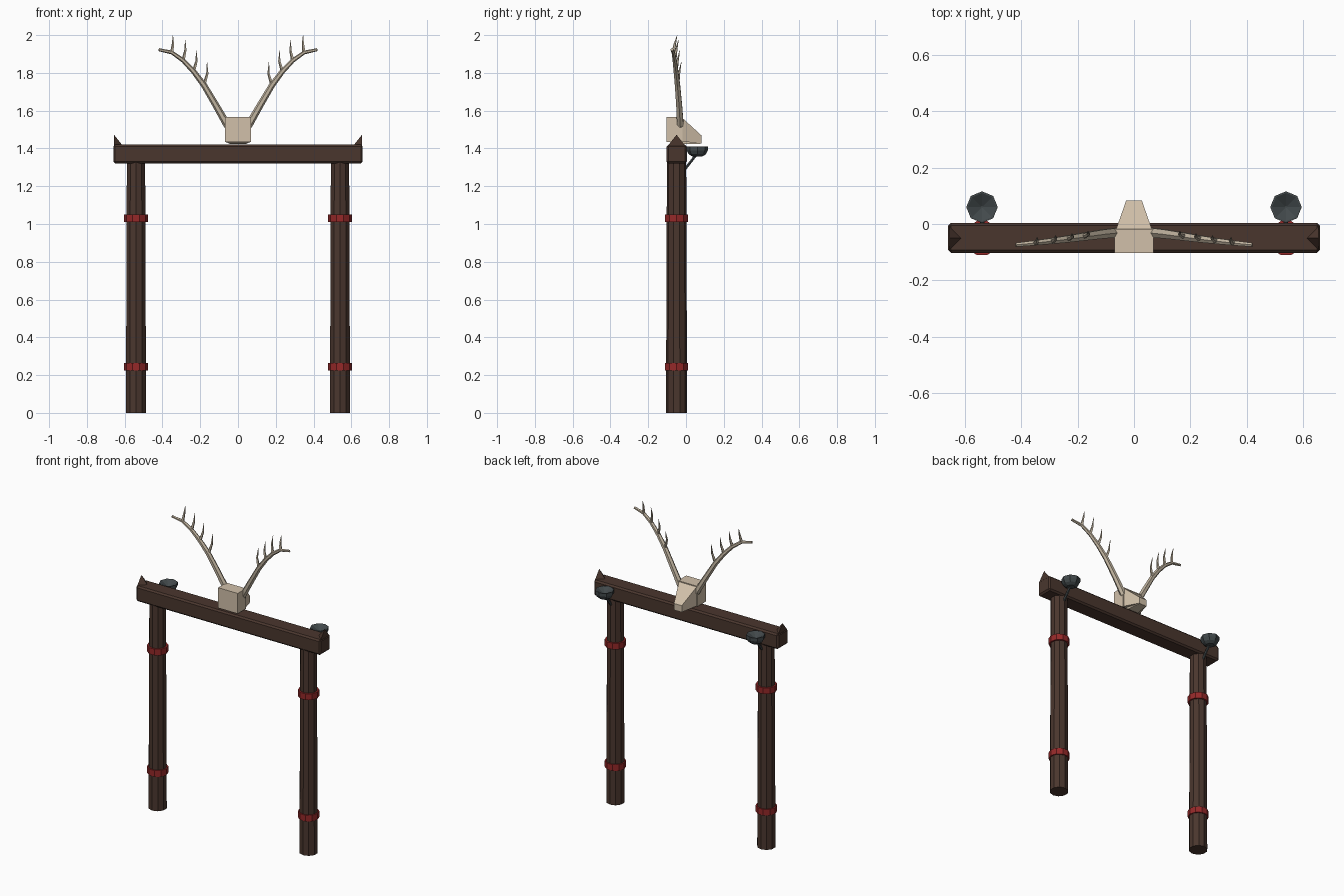
import bpy, bmesh, math
from mathutils import Vector

cube = bpy.data.objects.get("Cube")
if cube:
    bpy.data.objects.remove(cube, do_unlink=True)


def material(name, rgb):
    m = bpy.data.materials.new(name)
    m.use_nodes = True
    m.diffuse_color = (*rgb, 1)
    bsdf = next(n for n in m.node_tree.nodes if n.type == 'BSDF_PRINCIPLED')
    bsdf.inputs["Base Color"].default_value = (*rgb, 1)
    bsdf.inputs["Roughness"].default_value = 0.9
    return m


wood = material("dark wood", (0.068, 0.037, 0.027))
red = material("red binding", (0.30, 0.022, 0.022))
iron = material("dark iron", (0.054, 0.066, 0.07))
bone = material("bone", (0.64, 0.53, 0.40))
horn = material("antler", (0.55, 0.47, 0.36))


def finish(name, bm, mat):
    bmesh.ops.recalc_face_normals(bm, faces=bm.faces)
    me = bpy.data.meshes.new(name)
    bm.to_mesh(me)
    bm.free()
    me.materials.append(mat)
    ob = bpy.data.objects.new(name, me)
    bpy.context.scene.collection.objects.link(ob)
    return ob


def loft(bm, rings, cap_start=True, cap_end=True):
    """Skin a list of equal rings of points; optional end caps."""
    loops = [[bm.verts.new(p) for p in ring] for ring in rings]
    n = len(loops[0])
    for a, b in zip(loops, loops[1:]):
        for i in range(n):
            j = (i + 1) % n
            bm.faces.new((a[i], a[j], b[j], b[i]))
    if cap_start:
        bm.faces.new(loops[0])
    if cap_end:
        bm.faces.new(loops[-1])


def ring(x, y, z, r, n, turn=0.0):
    return [(x + r * math.cos(turn + math.tau * i / n),
             y + r * math.sin(turn + math.tau * i / n), z) for i in range(n)]


def tube(bm, points, radii, n=6):
    """Tapered tube along a path."""
    pts = [Vector(p) for p in points]
    rings = []
    for i, p in enumerate(pts):
        d = (pts[min(i + 1, len(pts) - 1)] - pts[max(i - 1, 0)]).normalized()
        u = d.cross(Vector((0, 1, 0))).normalized()
        v = d.cross(u)
        rings.append([p + radii[i] * (u * math.cos(math.tau * k / n) + v * math.sin(math.tau * k / n))
                      for k in range(n)])
    loft(bm, rings)


def rect(y, hx, z0, z1):
    return [(-hx, y, z0), (hx, y, z0), (hx, y, z1), (-hx, y, z1)]


def chamfered_box(name, lo, hi, width, mat):
    bm = bmesh.new()
    bmesh.ops.create_cube(bm, size=1)
    for v in bm.verts:
        v.co = [(a + b) / 2 + c * (b - a) for a, b, c in zip(lo, hi, v.co)]
    if width:
        bmesh.ops.bevel(bm, geom=bm.edges[:], offset=width, segments=1, affect='EDGES')
    return finish(name, bm, mat)


MID = -0.05   # depth of the gate's centre line
POST = 0.54   # post distance from the middle

# Cross beam
chamfered_box("cross_beam", (-0.66, -0.103, 1.32), (0.66, 0.004, 1.42), 0.01, wood)

for side, s in (("right", -1), ("left", 1)):
    x = s * POST

    # Post
    bm = bmesh.new()
    loft(bm, [ring(x, MID, 0, 0.056, 10, math.pi / 10), ring(x, MID, 1.335, 0.051, 10, math.pi / 10)])
    finish(side + "_post", bm, wood)

    # Red bindings
    for label, z in (("lower", 0.245), ("upper", 1.03)):
        bm = bmesh.new()
        loft(bm, [ring(x, MID, z + h, 0.063, 10) for h in (-0.02, 0.02)])
        finish(f"{side}_{label}_binding", bm, red)

    # Pointed beam end, leaning outwards
    bm = bmesh.new()
    base = [bm.verts.new((s * a, MID + b, 1.412)) for a, b in ((0.656, -0.048), (0.656, 0.048), (0.608, 0))]
    tip = bm.verts.new((s * 0.656, MID, 1.472))
    bm.faces.new(base)
    for i in range(3):
        bm.faces.new((base[i], base[(i + 1) % 3], tip))
    finish(side + "_beam_spike", bm, wood)

    # Fire bowl with a hollow top
    bm = bmesh.new()
    profile = [(0.026, 1.357), (0.046, 1.37), (0.056, 1.39), (0.056, 1.411), (0.05, 1.411), (0.004, 1.385)]
    loft(bm, [ring(x, 0.06, z, r, 8) for r, z in profile])
    finish(side + "_fire_bowl", bm, iron)

    # Slanted bowl bracket
    bm = bmesh.new()
    tube(bm, [(x, -0.008, 1.287), (x, 0.055, 1.368)], [0.008, 0.008])
    finish(side + "_bowl_bracket", bm, iron)

    # Antler beam
    bm = bmesh.new()
    path = [(0.055, -0.03, 1.52), (0.115, -0.036, 1.625), (0.18, -0.045, 1.735), (0.235, -0.053, 1.808),
            (0.29, -0.06, 1.866), (0.35, -0.067, 1.908), (0.42, -0.074, 1.923)]
    tube(bm, [(s * a, b, c) for a, b, c in path], [0.02, 0.018, 0.016, 0.014, 0.012, 0.01, 0.008])
    # Antler tines
    for root, lean, rise in ((2, -0.018, 0.122), (3, -0.016, 0.11), (4, -0.012, 0.108), (5, -0.006, 0.09)):
        a, b, c = path[root]
        tube(bm, [(s * a, b, c), (s * (a + lean), b + 0.008, c + rise * 0.5),
                  (s * (a + lean * 0.9), b + 0.02, c + rise)], [0.010, 0.0065, 0.001], 5)
    finish(side + "_antler", bm, horn)

# Skull
chamfered_box("skull", (-0.07, -0.103, 1.435), (0.07, -0.018, 1.566), 0, bone)

# Snout, tapering down and backwards
bm = bmesh.new()
loft(bm, [rect(-0.02, 0.064, 1.437, 1.562), rect(0.083, 0.028, 1.426, 1.468)])
finish("snout", bm, bone)
# Jaw wedge below the skull
bm = bmesh.new()
loft(bm, [rect(-0.06, 0.066, 1.434, 1.45), rect(-0.02, 0.04, 1.423, 1.45), rect(0.082, 0.026, 1.425, 1.45)])
finish("jaw", bm, bone)
